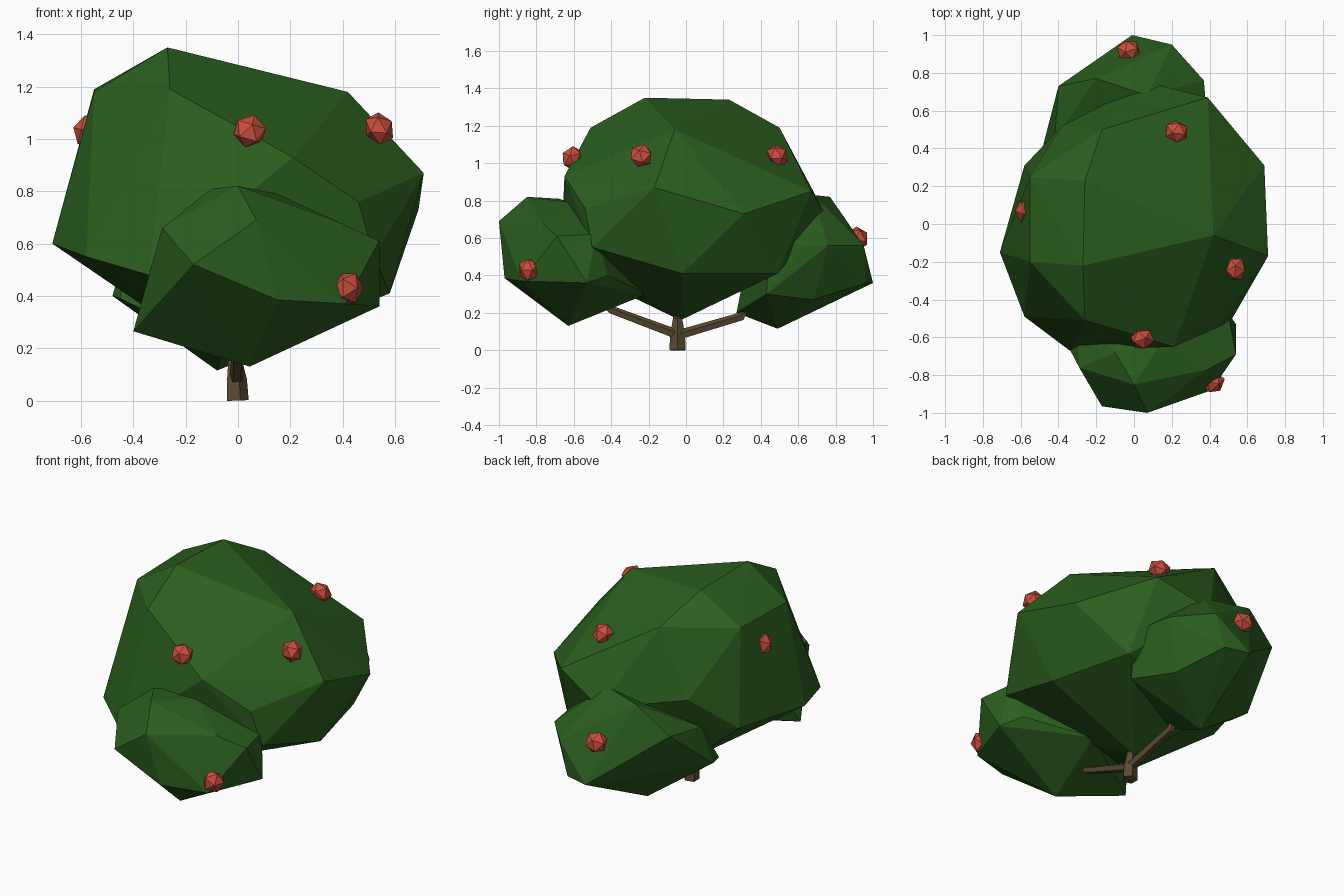
import bpy, bmesh
from math import tau
from mathutils import Vector, Matrix


def material(name, color):
    m = bpy.data.materials.new(name)
    m.diffuse_color = (*color, 1)
    return m


leaf = material("leaf_green", (0.024, 0.115, 0.013))
bark = material("bark_brown", (0.105, 0.07, 0.032))
red = material("berry_red", (0.6, 0.075, 0.045))


def finish(name, bm, mat):
    bmesh.ops.recalc_face_normals(bm, faces=bm.faces[:])
    mesh = bpy.data.meshes.new(name)
    bm.to_mesh(mesh)
    bm.free()
    mesh.materials.append(mat)
    ob = bpy.data.objects.new(name, mesh)
    bpy.context.collection.objects.link(ob)
    return ob


def clump(name, points):
    """Faceted foliage lump wrapped round a few corner points."""
    bm = bmesh.new()
    for p in points:
        bm.verts.new(p)
    bmesh.ops.convex_hull(bm, input=bm.verts[:])
    loose = [v for v in bm.verts if not v.link_faces]
    bmesh.ops.delete(bm, geom=loose, context='VERTS')
    return finish(name, bm, leaf)


def limb(name, path, sides=5):
    """Tapered low-poly stick along (point, radius) pairs."""
    bm = bmesh.new()
    rings = []
    for i, (p, r) in enumerate(path):
        a = Vector(path[max(i - 1, 0)][0])
        b = Vector(path[min(i + 1, len(path) - 1)][0])
        q = (b - a).to_track_quat('Z', 'Y')
        rings.append([bm.verts.new(Vector(p) + q @ (
            Matrix.Rotation(tau * k / sides, 3, 'Z') @ Vector((0, r, 0))))
            for k in range(sides)])
    for lo, hi in zip(rings, rings[1:]):
        for k in range(sides):
            j = (k + 1) % sides
            bm.faces.new((lo[k], lo[j], hi[j], hi[k]))
    bm.faces.new(rings[0][::-1])
    bm.faces.new(rings[-1])
    return finish(name, bm, bark)


# Foliage: large crown, low front lump, low back lump
clump("main_foliage", [
    (-0.27, -0.22, 1.35), (-0.26, 0.23, 1.34), (0.42, -0.06, 1.18),
    (-0.17, 0.50, 1.19), (-0.55, 0.25, 1.19), (-0.55, -0.20, 1.18),
    (-0.26, -0.51, 1.19), (0.21, -0.65, 0.93), (0.46, -0.54, 0.76),
    (0.71, -0.17, 0.87), (0.69, 0.31, 0.73), (0.39, 0.67, 0.85),
    (0.07, 0.75, 0.72), (0.52, -0.50, 0.55), (0.58, -0.02, 0.41),
    (0.45, 0.49, 0.41), (-0.71, -0.15, 0.60), (-0.58, 0.31, 0.60),
    (-0.58, -0.49, 0.55), (-0.34, -0.67, 0.48), (-0.38, 0.52, 0.80),
    (-0.03, -0.03, 0.16), (-0.30, -0.36, 0.32), (-0.30, 0.36, 0.36),
    (0.20, -0.50, 0.42)])
clump("front_foliage", [
    (0.07, -1.0, 0.69), (-0.17, -0.965, 0.52), (0, -0.85, 0.82),
    (-0.10, -0.68, 0.81), (-0.29, -0.76, 0.66), (-0.40, -0.55, 0.265),
    (0.045, -0.63, 0.13), (0.15, -0.97, 0.385), (0.41, -0.88, 0.37),
    (0.54, -0.53, 0.36), (0.54, -0.69, 0.61), (0.39, -0.77, 0.68),
    (0.50, -0.48, 0.62), (0.12, -0.21, 0.30), (0.0, -0.40, 0.72),
    (-0.30, -0.40, 0.55), (0.15, -0.62, 0.79), (0.46, -0.42, 0.40)])
clump("back_foliage", [
    (-0.01, 1.0, 0.36), (0.20, 0.95, 0.56), (-0.20, 0.77, 0.82),
    (0.07, 0.68, 0.83), (0.37, 0.76, 0.56), (0.38, 0.64, 0.56),
    (-0.40, 0.73, 0.66), (-0.48, 0.42, 0.40), (-0.08, 0.49, 0.115),
    (0.27, 0.68, 0.27), (-0.05, 0.27, 0.20), (0.14, 0.96, 0.36),
    (0.38, 0.43, 0.30), (-0.42, 0.45, 0.62), (0.10, 0.35, 0.60),
    (-0.45, 0.32, 0.39), (0.38, 0.45, 0.60)])

# Stump and branches
limb("trunk", [((-0.005, -0.045, 0), 0.046), ((-0.008, -0.045, 0.08), 0.042),
               ((-0.015, -0.045, 0.17), 0.026), ((-0.015, -0.045, 0.4), 0.02)])
limb("front_branch", [((-0.005, -0.04, 0.08), 0.028),
                      ((0.0, -0.40, 0.215), 0.023), ((0.02, -0.55, 0.35), 0.015)])
limb("back_branch", [((-0.005, -0.04, 0.08), 0.028),
                     ((-0.02, 0.30, 0.18), 0.024), ((-0.02, 0.32, 0.23), 0.018)])

# Berries: squashed and pressed into the leaves, as (position, outward direction)
berries = [((0.045, -0.61, 1.03), (0.2, -1, 0.5)), ((0.54, -0.24, 1.04), (1, -0.2, 0.6)),
           ((-0.575, 0.07, 1.03), (-1, 0, 0.25)), ((0.225, 0.49, 1.04), (0.3, 1, 0.8)),
           ((0.42, -0.84, 0.43), (0.7, -0.8, 0)), ((-0.03, 0.92, 0.60), (-0.1, 1, 0.6))]
for i, (p, out) in enumerate(berries):
    bm = bmesh.new()
    bmesh.ops.create_icosphere(bm, subdivisions=1, radius=0.066)
    bmesh.ops.scale(bm, vec=(1, 1, 0.85), verts=bm.verts)
    ob = finish(f"berry_{i + 1}", bm, red)
    ob.rotation_euler = Vector(out).to_track_quat('Z', 'Y').to_euler()
    ob.location = p
